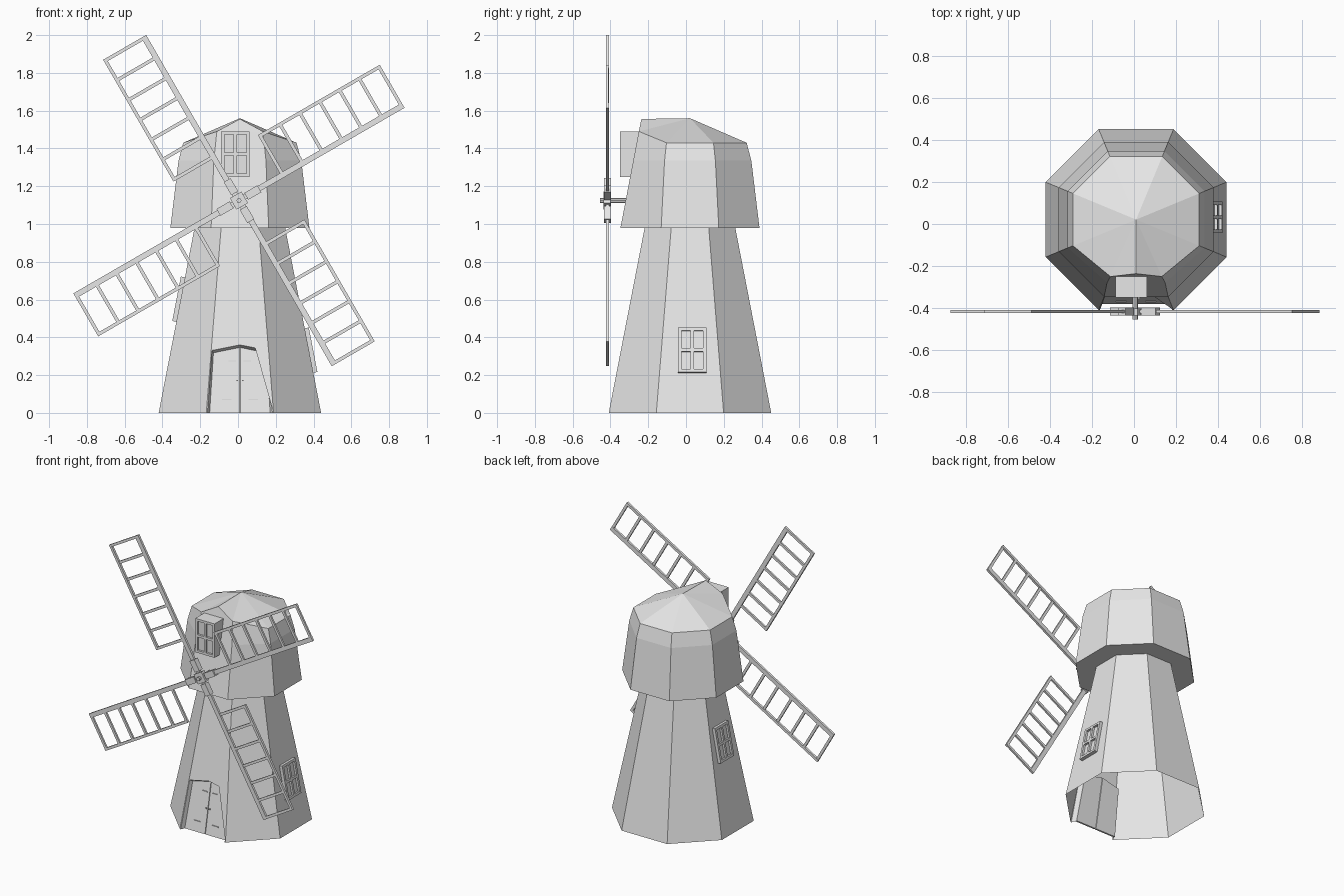
import bpy, bmesh, math
from mathutils import Matrix, Vector

if "Cube" in bpy.data.objects:
    bpy.data.objects.remove(bpy.data.objects["Cube"])

CX, CY = 0.01, 0.021          # tower axis
SLOPE = 0.194                 # inward lean of the tower walls
LEAN = math.atan(SLOPE)

grey = bpy.data.materials.new("plain grey")
grey.diffuse_color = (0.8, 0.8, 0.8, 1)
grey.use_nodes = True
grey.node_tree.nodes["Principled BSDF"].inputs["Base Color"].default_value = grey.diffuse_color


def finish(name, bm):
    bmesh.ops.recalc_face_normals(bm, faces=bm.faces)
    me = bpy.data.meshes.new(name)
    bm.to_mesh(me)
    bm.free()
    me.materials.append(grey)
    ob = bpy.data.objects.new(name, me)
    bpy.context.collection.objects.link(ob)
    return ob


def box(bm, lo, hi, m=Matrix()):
    lo, hi = Vector(lo), Vector(hi)
    size = hi - lo
    mat = m @ Matrix.Translation((lo + hi) / 2) @ Matrix.Diagonal((*size, 1))
    bmesh.ops.create_cube(bm, size=1, matrix=mat)


def prism(bm, pts, offset):
    a = [bm.verts.new(p) for p in pts]
    b = [bm.verts.new(Vector(p) + Vector(offset)) for p in pts]
    bm.faces.new(a)
    bm.faces.new(b[::-1])
    for i in range(len(a)):
        j = (i + 1) % len(a)
        bm.faces.new((a[i], b[i], b[j], a[j]))


def octagon(bm, apothem, z):
    r = apothem / math.cos(math.pi / 8)
    return [bm.verts.new((CX + r * math.cos(math.radians(22.5 + 45 * k)),
                          CY + r * math.sin(math.radians(22.5 + 45 * k)), z))
            for k in range(8)]


def front_wall(x, z, depth=0.0):
    return Vector((CX + x, CY - 0.43 + SLOPE * z + depth, z))


# Tower: open octagonal shell with a doorway in the front wall
bm = bmesh.new()
TOP = 0.98
low, high = octagon(bm, 0.43, 0), octagon(bm, 0.43 - SLOPE * TOP, TOP)
for k in range(8):
    if k != 5:
        j = (k + 1) % 8
        bm.faces.new((low[k], low[j], high[j], high[k]))
opening = [(-0.172, 0), (-0.152, 0.33), (0, 0.36), (0.152, 0.33), (0.172, 0)]
rim = [bm.verts.new(front_wall(x, z)) for x, z in opening]
bm.faces.new([low[5]] + rim + [low[6], high[6], high[5]])
# doorway reveal
inner = [(-0.16, 0), (-0.14, 0.318), (0, 0.346), (0.14, 0.318), (0.16, 0)]
back = [bm.verts.new(front_wall(x, z, 0.03)) for x, z in inner]
for i in range(4):
    bm.faces.new((rim[i], rim[i + 1], back[i + 1], back[i]))
finish("tower", bm)

# Double door
for side, label in ((-1, "left"), (1, "right")):
    bm = bmesh.new()
    leaf = [(0.16, 0), (0.002, 0), (0.002, 0.346), (0.14, 0.318)]
    prism(bm, [front_wall(side * x, z, 0.028) for x, z in leaf], (0, 0.012, 0))
    finish(label + "_door", bm)
    # hinge straps and handle
    bm = bmesh.new()
    for z, x0, x1 in ((0.275, 0.02, 0.06), (0.07, 0.045, 0.095)):
        p = front_wall(0, z, 0.028)
        box(bm, (CX + side * x0, p.y - 0.004, z - 0.003),
            (CX + side * x1, p.y + 0.002, z + 0.003))
    p = front_wall(side * 0.014, 0.17, 0.028)
    box(bm, p - Vector((0.004, 0.008, 0.004)), p + Vector((0.004, 0.002, 0.004)))
    finish(label + "_door_fittings", bm)

# Cap: octagonal hood whose front wall rises into a gable
bm = bmesh.new()
rings = [octagon(bm, a, z) for a, z in ((0.368, 0.98), (0.325, 1.335), (0.30, 1.43))]
for ring, half, z in ((rings[1], 0.138, 1.335), (rings[2], 0.122, 1.49)):
    for k, s in ((5, -1), (6, 1)):
        ring[k].co = (CX + s * half, CY - 0.368 + 0.191 * (z - 0.98), z)
for a, b in zip(rings, rings[1:]):
    for k in range(8):
        j = (k + 1) % 8
        bm.faces.new((a[k], a[j], b[j], b[k]))
apex = bm.verts.new((CX, CY, 1.56))
ridge = bm.verts.new((CX, -0.236, 1.556))
t = rings[2]
for k in range(8):
    if k != 5:
        bm.faces.new((t[k], t[(k + 1) % 8], apex))
bm.faces.new((t[5], t[6], ridge))
bm.faces.new((t[5], ridge, apex))
bm.faces.new((ridge, t[6], apex))
# underside of the eaves
eave = octagon(bm, 0.43 - SLOPE * TOP, TOP)
for k in range(8):
    j = (k + 1) % 8
    bm.faces.new((rings[0][k], rings[0][j], eave[j], eave[k]))
bmesh.ops.remove_doubles(bm, verts=bm.verts, dist=1e-5)
finish("cap", bm)


# Windows: frame with four recessed panes, facing local -y
def window(name, m, depth):
    bm = bmesh.new()
    w, h, bar = 0.075, 0.12, 0.017
    box(bm, (-w, -0.008, -h), (w, depth, h), m)
    for x in (-w, -bar / 2, w - bar):
        box(bm, (x, -0.022, -h), (x + bar, -0.006, h), m)
    for z in (-h, -bar / 2, h - bar):
        box(bm, (-w, -0.022, z), (w, -0.006, z + bar), m)
    finish(name, bm)


tilt = Matrix.Rotation(-LEAN, 4, 'X')
for name, s, z in (("right_window", 1, 0.33), ("left_window", -1, 0.60)):
    place = Matrix.Translation((CX + s * (0.43 - SLOPE * z), 0.033, z))
    window(name, place @ Matrix.Rotation(s * math.pi / 2, 4, 'Z') @ tilt, 0.004)
window("cap_window", Matrix.Translation((-0.014, -0.328, 1.37)), 0.095)

# Sails: four ladder frames around the hub
HUB = Matrix.Translation((0.005, -0.416, 1.124))
T = 0.008
for i in range(4):
    m = HUB @ Matrix.Rotation(-math.radians(30 + 90 * i), 4, 'Y')
    bm = bmesh.new()
    box(bm, (0.0, -T, -0.013), (1.005, T, 0.017), m)          # main spar
    box(bm, (0.26, -T, 0.232), (1.005, T, 0.25), m)           # outer rail
    for k in range(7):                                        # rungs
        u = 0.26 + k * (0.745 - 0.018) / 6
        box(bm, (u, -T * 0.8, 0.0), (u + 0.018, T * 0.8, 0.24), m)
    box(bm, (0.045, -0.018, -0.021), (0.125, 0.02, 0.021), m)  # clamp at the root
    finish("sail_%d" % (i + 1), bm)

# Hub and axle
bm = bmesh.new()
box(bm, (-0.035, -0.02, -0.035), (0.035, 0.015, 0.035),
    HUB @ Matrix.Rotation(-math.radians(30), 4, 'Y'))
finish("hub", bm)
bm = bmesh.new()
bmesh.ops.create_cone(bm, cap_ends=True, segments=8, radius1=0.013, radius2=0.013,
                      depth=0.16, matrix=Matrix.Translation((0.005, -0.375, 1.124))
                      @ Matrix.Rotation(math.pi / 2, 4, 'X'))
finish("axle", bm)
